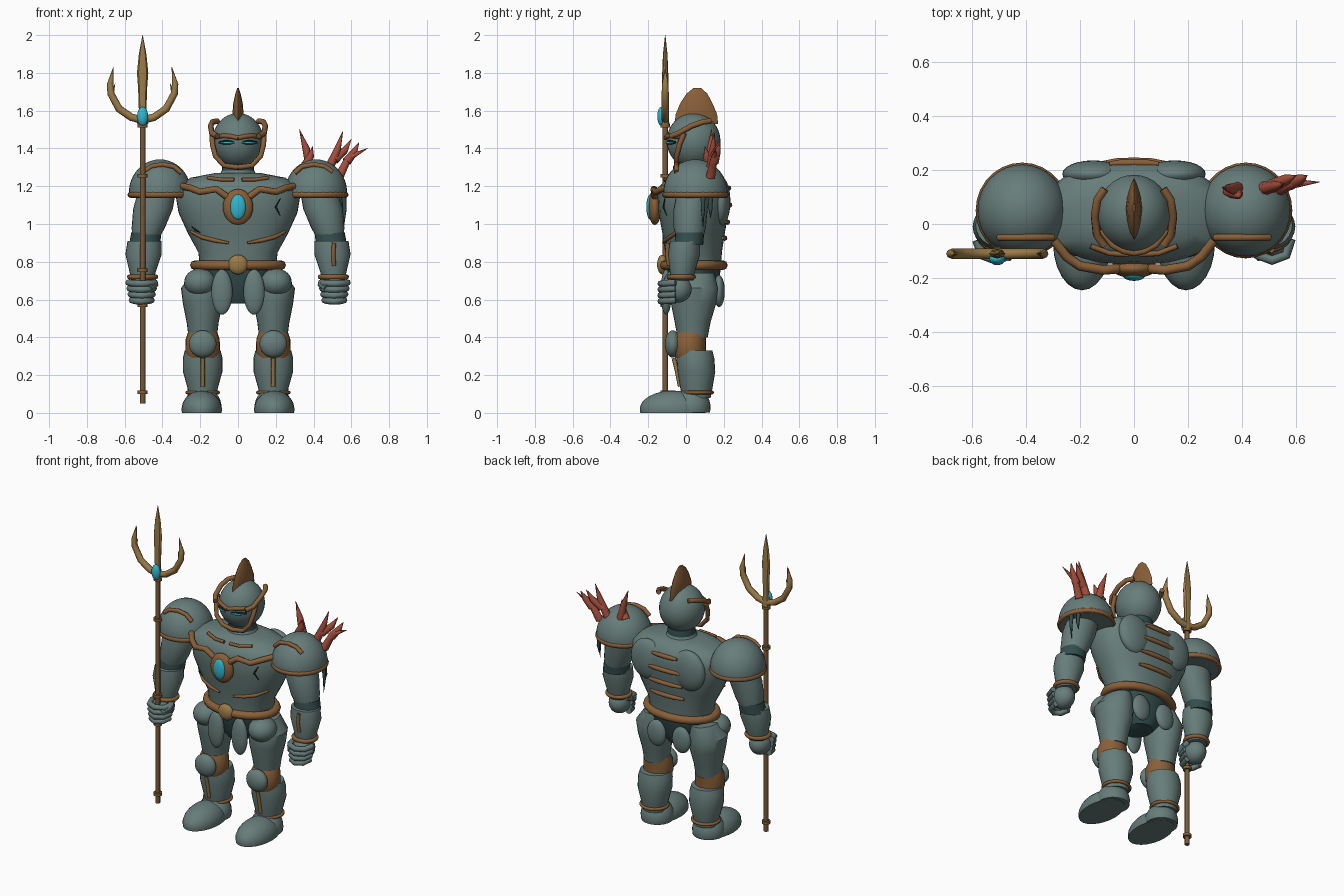
import bpy, bmesh, math
from mathutils import Vector, Matrix

if "Cube" in bpy.data.objects:
    bpy.data.objects.remove(bpy.data.objects["Cube"])


def material(name, r, g, b):
    m = bpy.data.materials.new(name)
    m.diffuse_color = (r, g, b, 1)
    m.use_nodes = True
    m.node_tree.nodes["Principled BSDF"].inputs["Base Color"].default_value = m.diffuse_color
    return m


STEEL = material("sea_grey", .135, .205, .195)
DARK = material("deep_teal", .035, .075, .075)
BRONZE = material("bronze", .25, .115, .04)
GOLD = material("old_gold", .33, .2, .065)
WOOD = material("shaft_brown", .19, .10, .04)
CYAN = material("bright_cyan", .03, .47, .62)
CORAL = material("coral_red", .36, .075, .045)
BLACK = material("black", .006, .012, .013)


def add(name, mesh, mat, angle=40):
    mesh.materials.clear()
    mesh.materials.append(mat)
    for p in mesh.polygons:
        p.use_smooth = True
        p.material_index = 0
    mesh.set_sharp_from_angle(angle=math.radians(angle))
    ob = bpy.data.objects.new(name, mesh)
    bpy.context.collection.objects.link(ob)
    return ob


def finish(name, bm, mat):
    bmesh.ops.recalc_face_normals(bm, faces=bm.faces)
    me = bpy.data.meshes.new(name)
    bm.to_mesh(me)
    bm.free()
    return add(name, me, mat)


def ball(name, c, r, mat, cut=None, tilt=0, seg=24):
    """Ellipsoid, optionally cut flat below the height cut."""
    bm = bmesh.new()
    bmesh.ops.create_uvsphere(bm, u_segments=seg, v_segments=seg * 2 // 3, radius=1)
    bm.transform(Matrix.Translation(c) @ Matrix.Rotation(tilt, 4, 'Y') @ Matrix.Diagonal((*r, 1)))
    if cut is not None:
        bmesh.ops.bisect_plane(bm, geom=bm.verts[:] + bm.edges[:] + bm.faces[:],
                               plane_co=(0, 0, cut), plane_no=(0, 0, -1), clear_outer=True)
        bmesh.ops.holes_fill(bm, edges=[e for e in bm.edges if e.is_boundary], sides=0)
    return finish(name, bm, mat)


def loft(name, rings, mat, n=24, power=2.0):
    """Stack of (z, x, y, half width, half depth) sections."""
    bm = bmesh.new()
    loops = []
    for z, cx, cy, rx, ry in rings:
        loop = []
        for i in range(n):
            a = 2 * math.pi * i / n
            c, s = math.cos(a), math.sin(a)
            k = (abs(c) ** power + abs(s) ** power) ** (-1 / power)
            loop.append(bm.verts.new((cx + rx * c * k, cy + ry * s * k, z)))
        loops.append(loop)
    for a, b in zip(loops, loops[1:]):
        for i in range(n):
            bm.faces.new((a[i], a[(i + 1) % n], b[(i + 1) % n], b[i]))
    bm.faces.new(loops[0])
    bm.faces.new(loops[-1])
    return finish(name, bm, mat)


def tube(name, pts, r, mat, radii=None, closed=False):
    """Round bar along a path, with optional taper."""
    cu = bpy.data.curves.new(name, 'CURVE')
    cu.dimensions = '3D'
    cu.bevel_depth = r
    cu.bevel_resolution = 2
    cu.use_fill_caps = True
    sp = cu.splines.new('POLY')
    sp.points.add(len(pts) - 1)
    for i, p in enumerate(pts):
        sp.points[i].co = (*p, 1)
        sp.points[i].radius = radii[i] if radii else 1
    sp.use_cyclic_u = closed
    tmp = bpy.data.objects.new(name + "_path", cu)
    bpy.context.collection.objects.link(tmp)
    bpy.context.view_layer.update()
    me = bpy.data.meshes.new_from_object(tmp.evaluated_get(bpy.context.evaluated_depsgraph_get()))
    bpy.data.objects.remove(tmp)
    return add(name, me, mat, 50)


def band(name, c, rx, ry, r, mat, n=28):
    return tube(name, [(c[0] + rx * math.cos(2 * math.pi * i / n),
                        c[1] + ry * math.sin(2 * math.pi * i / n), c[2]) for i in range(n)],
                r, mat, closed=True)


# Torso and a helper that finds its surface
TORSO = [(.76, 0, .04, .20, .145), (.85, 0, .04, .21, .15), (.95, 0, .04, .265, .165),
         (1.06, 0, .04, .315, .185), (1.15, 0, .04, .33, .19), (1.20, 0, .04, .32, .18),
         (1.245, 0, .045, .25, .14), (1.27, 0, .045, .12, .10)]
loft("torso", TORSO, STEEL, 32, 2.4)


def skin(x, z, side=-1, lift=.004):
    for a, b in zip(TORSO, TORSO[1:]):
        if a[0] <= z <= b[0]:
            t = (z - a[0]) / (b[0] - a[0])
            rx, ry = (a[i] + t * (b[i] - a[i]) for i in (3, 4))
            d = max(0, 1 - abs(x / rx) ** 2.4) ** (1 / 2.4)
            return (x, .04 + side * (ry * d + lift), z)


# Neck, hips, belt
loft("neck", [(1.24, 0, .045, .09, .09), (1.34, 0, .045, .08, .08)], DARK)
loft("neck_collar", [(1.255, 0, .045, .10, .10), (1.285, 0, .045, .085, .085)], STEEL)
loft("hips", [(.58, 0, .04, .08, .09), (.66, 0, .04, .18, .13), (.77, 0, .04, .20, .145)], DARK)
band("belt", (0, .04, .782), .228, .155, .026, BRONZE)
ball("belt_buckle", (0, -.125, .785), (.052, .028, .052), GOLD)

# Chest medallion, trim and back ridges
ball("medallion", (0, -.165, 1.09), (.08, .035, .095), BRONZE)
ball("medallion_gem", (0, -.19, 1.09), (.042, .02, .066), CYAN)
for i, z in enumerate((1.19, 1.10, 1.01, .925)):
    w = .12 if i else .09
    tube("back_ridge", [skin(x * w, z, 1) for x in (-1, -.5, 0, .5, 1)], .014, BRONZE,
         [.6, 1, 1, 1, .6])

for s in (-1, 1):
    tube("chest_trim", [(s * .06, -.165, 1.145), (s * .115, -.17, 1.185), (s * .2, -.155, 1.17),
                        (s * .25, -.12, 1.19), (s * .295, -.06, 1.2)], .018, BRONZE)
    tube("rib_trim", [skin(s * x, z) for x, z in ((.05, .9), (.12, .912), (.19, .93), (.25, .96))],
         .011, BRONZE, [.6, 1, 1, .7])
    tube("collar_trim", [skin(s * x, z) for x, z in ((.02, 1.235), (.09, 1.235), (.16, 1.245))],
         .01, BRONZE)
    ball("shoulder_blade", (s * .15, .185, 1.12), (.115, .05, .13), STEEL)

    # Skirt plates
    ball("front_tasset", (s * .085, -.105, .64), (.056, .03, .12), STEEL)
    ball("side_tasset", (s * .2, -.03, .69), (.085, .09, .075), STEEL)
    ball("back_tasset", (s * .09, .175, .645), (.065, .03, .085), STEEL)

    # Legs
    x = s * .187
    loft("thigh", [(.40, x, .035, .075, .08), (.48, x, .035, .085, .095), (.58, x, .04, .105, .12),
                   (.66, s * .192, .04, .11, .13), (.74, s * .17, .04, .075, .11)], STEEL)
    loft("knee_band", [(.29, x, .025, .082, .08), (.32, x, .02, .092, .085),
                       (.39, x, .02, .09, .085), (.425, x, .03, .078, .08)], BRONZE)
    ball("knee_cap", (x, -.07, .365), (.073, .042, .072), STEEL)
    loft("shin", [(.08, x, .055, .075, .075), (.13, x, .055, .08, .085), (.22, x, .055, .105, .1),
                  (.29, x, .05, .105, .1), (.33, x, .045, .095, .095)], STEEL)
    tube("shin_stripe", [(x, -.065, .29), (x, -.05, .23), (x, -.032, .14)], .011, GOLD)
    band("ankle_band", (x, .06, .108), .082, .078, .01, BRONZE)
    # Foot is a low wedge of cross sections
    ball("heel", (x, .03, .03), (.1, .1, .105), STEEL, .002)
    ball("foot", (s * .192, -.07, .018), (.107, .175, .1), STEEL, 0)

    # Pauldrons
    ball("pauldron", (s * .413, .05, 1.165), (.165, .17, .177), STEEL, 1.14, seg=32)
    band("pauldron_rim", (s * .413, .05, 1.155), .155, .16, .017, BRONZE)
    tube("pauldron_trim", [(s * .5, -.05, 1.275), (s * .46, -.05, 1.305), (s * .4, -.05, 1.315),
                           (s * .34, -.05, 1.305), (s * .3, -.05, 1.27)], .013, BRONZE)

    # Arms
    loft("upper_arm", [(.92, s * .49, .02, .07, .07), (.98, s * .475, .02, .088, .085),
                       (1.08, s * .45, .025, .105, .09), (1.17, s * .43, .04, .1, .09)], STEEL)
    loft("elbow", [(.89, s * .495, .015, .082, .076), (.955, s * .485, .02, .08, .076)], DARK)
    loft("forearm", [(.70, s * .505, -.02, .06, .058), (.74, s * .505, -.02, .068, .065),
                     (.84, s * .5, -.01, .096, .085), (.91, s * .495, -.005, .09, .08)], STEEL)
    band("wrist_band", (s * .505, -.025, .72), .07, .065, .013, BRONZE)

    # Fist with four stacked fingers
    ball("palm", (s * .51, -.045, .655), (.065, .075, .072), STEEL)
    for i in range(4):
        z, w = .69 - i * .031, .07 - i * .006
        tube("finger", [(s * .51 + w, -.055, z), (s * .51 + w * .75, -.115, z - .004),
                        (s * .51, -.134, z - .006), (s * .51 - w * .75, -.115, z - .004),
                        (s * .51 - w, -.06, z)], .0175, STEEL)
    tube("thumb", [(s * .455, -.03, .70), (s * .44, -.085, .68), (s * .47, -.125, .66)], .019, STEEL)

# Head and its crest
ball("helmet", (0, .04, 1.44), (.135, .142, .147), STEEL, seg=32)
loft("crest", [(1.53, 0, .055, .022, .115), (1.58, 0, .055, .03, .11), (1.64, 0, .055, .025, .085),
               (1.69, 0, .058, .014, .055), (1.72, 0, .06, .004, .02)], BRONZE, 16, 1.5)


def face(x, z, lift=.006):
    d = max(.03, 1 - (x / .135) ** 2 - ((z - 1.44) / .147) ** 2)
    return (x, .04 - .142 * math.sqrt(d) - lift, z)


# Face guard, brow and eyes
for s in (-1, 1):
    tube("helmet_arc", [(s * .108, .13, 1.545), (s * .135, .09, 1.54), (s * .145, .03, 1.52),
                        (s * .138, -.04, 1.48), (s * .11, -.08, 1.465)], .015, BRONZE)
    tube("cheek_guard", [(s * .138, -.01, 1.48), (s * .135, -.035, 1.42), (s * .12, -.05, 1.36),
                         (s * .075, -.05, 1.31), (0, -.055, 1.3)], .014, BRONZE)
    tube("brow", [face(s * x, z) for x, z in ((.0, 1.455), (.04, 1.465), (.08, 1.467), (.122, 1.46))],
         .012, BRONZE)
    for name, z, w, r, lift, mat in (("eye_socket", 1.432, .1, .013, -.004, BLACK),
                                     ("eye", 1.43, .092, .006, .006, CYAN)):
        tube(name, [face(s * x, z, lift) for x in (.02, .045, .07, w)], r, mat, [.5, 1, 1, .5])

# Trident
TX, TY = -.505, -.11
tube("shaft", [(TX, TY, .05), (TX, TY, 1.55)], .015, WOOD)
for z in (.11, .57, .755, 1.255, 1.52):
    loft("shaft_ring", [(z - .009, TX, TY, .026, .026), (z + .009, TX, TY, .026, .026)], BRONZE, 16)
loft("centre_blade", [(1.53, TX, TY, .03, .022), (1.6, TX, TY, .02, .016), (1.72, TX, TY, .024, .018),
                      (1.80, TX, TY, .03, .016), (1.9, TX, TY, .02, .012), (2.0, TX, TY, .001, .001)],
     GOLD, 8)
for s in (-1, 1):
    tube("side_prong", [(TX, TY, 1.55), (TX + s * .06, TY, 1.565), (TX + s * .125, TY, 1.61),
                        (TX + s * .168, TY, 1.69), (TX + s * .172, TY, 1.74), (TX + s * .155, TY, 1.83)],
         .02, GOLD, [1, 1, 1, .95, .85, .05])
    tube("prong_barb", [(TX + s * .165, TY, 1.68), (TX + s * .145, TY, 1.745)], .012, GOLD, [1, .05])
ball("trident_gem", (TX, -.13, 1.57), (.029, .022, .05), CYAN)

# Coral growth on one shoulder
for pts in (((.385, .13, 1.29), (.36, .13, 1.40), (.325, .135, 1.5)),
            ((.35, .125, 1.3), (.385, .11, 1.36), (.395, .1, 1.41)),
            ((.475, .13, 1.28), (.525, .14, 1.39), (.555, .15, 1.49)),
            ((.51, .14, 1.34), (.565, .165, 1.39), (.6, .18, 1.45)),
            ((.535, .13, 1.25), (.585, .15, 1.35), (.685, .155, 1.4)),
            ((.575, .15, 1.33), (.615, .165, 1.38), (.64, .18, 1.43))):
    tube("coral_spike", pts, .026, CORAL, [1, .75, .05])

# Hanging weed, cracks and forearm stripe
for x, y, z in ((.56, .09, .98), (.54, .13, 1.03)):
    tube("weed", [(x, y, 1.15), (x + .005, y, 1.08), (x, y, z)], .013, DARK, [1, .8, .05])
tube("chest_crack", [skin(x, z, lift=0) for x, z in ((.225, 1.135), (.2, 1.09), (.222, 1.045))],
     .006, BLACK, [.4, 1, .4])
tube("side_crack", [skin(x, z, lift=0) for x, z in ((-.245, .985), (-.225, .968), (-.2, .955))],
     .006, BLACK, [.4, 1, .4])
tube("forearm_stripe", [(.508, -.096, .9), (.505, -.1, .84), (.508, -.09, .78)], .011, BRONZE)
